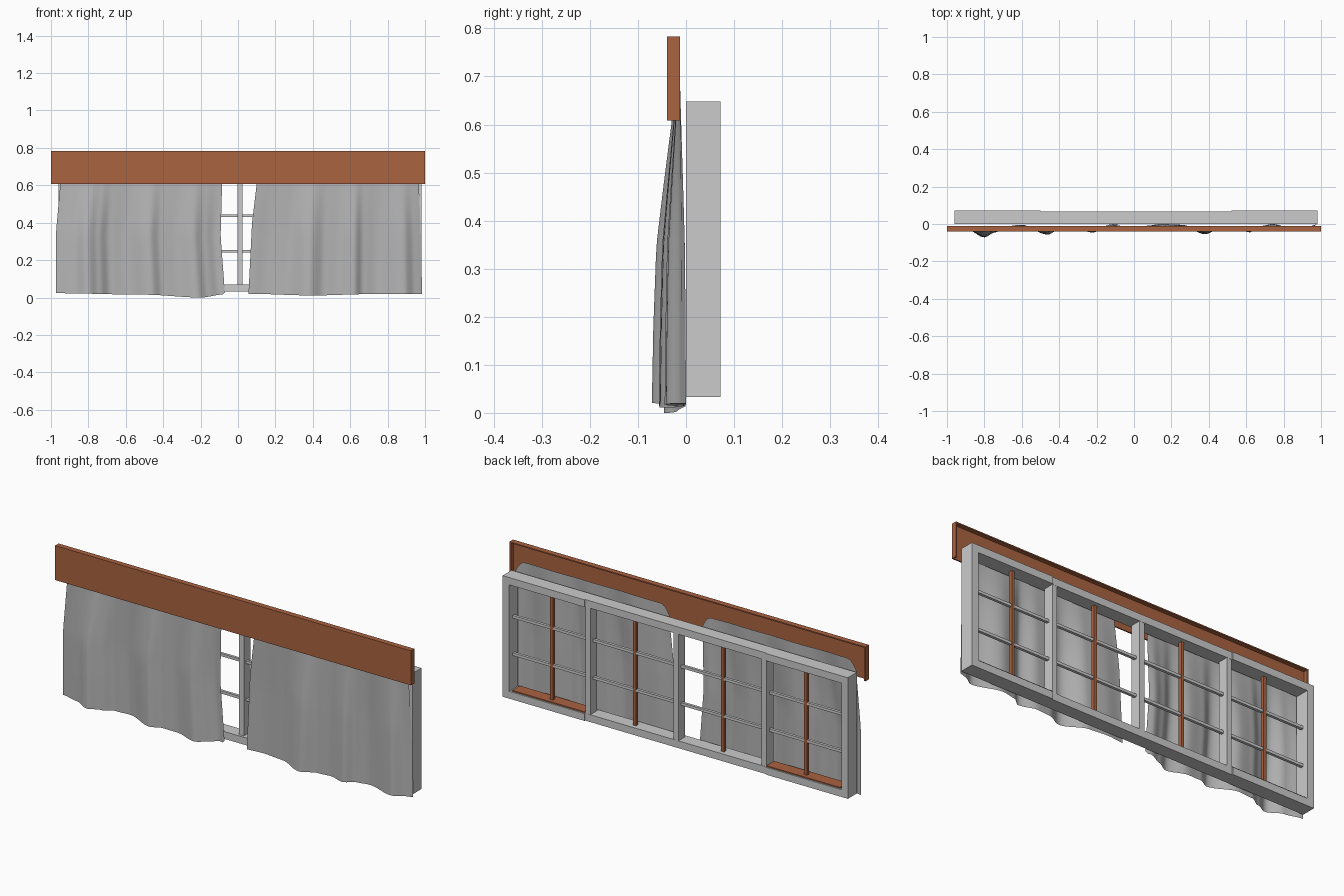
import bpy, bmesh

if "Cube" in bpy.data.objects:
    bpy.data.objects.remove(bpy.data.objects["Cube"])


def material(name, rgb):
    m = bpy.data.materials.new(name)
    m.diffuse_color = (*rgb, 1)
    m.use_nodes = True
    m.node_tree.nodes["Principled BSDF"].inputs["Base Color"].default_value = m.diffuse_color
    return m


BROWN = material("brown wood", (0.40, 0.125, 0.053))
FRAME = material("light grey paint", (0.60, 0.60, 0.60))
CLOTH = material("grey cloth", (0.46, 0.46, 0.46))


def finish(name, bm, mat):
    me = bpy.data.meshes.new(name)
    bm.to_mesh(me)
    bm.free()
    me.materials.append(mat)
    ob = bpy.data.objects.new(name, me)
    bpy.context.collection.objects.link(ob)
    return ob


def boxes(name, mat, spans):
    """One object made of boxes, each given as x, y and z ranges."""
    bm = bmesh.new()
    for xs, ys, zs in spans:
        verts = bmesh.ops.create_cube(bm, size=1)["verts"]
        for v in verts:
            v.co = [r[0] if c < 0 else r[1] for c, r in zip(v.co, (xs, ys, zs))]
    return finish(name, bm, mat)


def curve(points, x, col=1):
    """Smoothly eased value through a few (x, value) points."""
    if x <= points[0][0]:
        return points[0][col]
    for a, b in zip(points, points[1:]):
        if x <= b[0]:
            t = (x - a[0]) / (b[0] - a[0])
            t = t * t * (3 - 2 * t)
            return a[col] + (b[col] - a[col]) * t
    return points[-1][col]


# Valance: thin board with top and end returns, open at back and bottom
boxes("valance", BROWN, [
    ((-1, 1), (-0.040, -0.034), (0.61, 0.785)),
    ((-1, 1), (-0.034, -0.012), (0.779, 0.785)),
    ((-1, -0.993), (-0.034, -0.012), (0.61, 0.779)),
    ((0.993, 1), (-0.034, -0.012), (0.61, 0.779)),
])

# Window frame: end posts, rails (slightly shallower in the middle), mullions
X0, X1, Z0, Z1, W = -0.96, 0.98, 0.035, 0.65, 0.037
MULLIONS = [-0.485, 0.01, 0.505]
D = 0.072
spans = [((X0, X0 + W), (0, D), (Z0, Z1)), ((X1 - W, X1), (0, D), (Z0, Z1))]
for xa, xb, d in ((X0 + W, -0.5, D), (-0.5, 0.52, 0.067), (0.52, X1 - W, D)):
    for za, zb in ((Z0, Z0 + W), (Z1 - W, Z1)):
        spans.append(((xa, xb), (0, d), (za, zb)))
boxes("window_frame", FRAME, spans)
boxes("mullions", FRAME, [((x - 0.014, x + 0.014), (0.012, 0.066), (Z0 + W, Z1 - W))
                          for x in MULLIONS])

# Glazing bars: grey across, brown upright in the middle of each pane
boxes("cross_bars", FRAME, [((X0 + W, X1 - W), (0.03, 0.044), (z - 0.007, z + 0.007))
                            for z in (0.25, 0.44)])
edges = [X0 + W] + MULLIONS + [X1 - W]
boxes("upright_bars", BROWN, [((a + b) / 2 + dx for dx in (-0.008, 0.008))
                              and (((a + b) / 2 - 0.008, (a + b) / 2 + 0.008),
                                   (0.028, 0.046), (Z0 + W, Z1 - W))
                              for a, b in zip(edges, edges[1:])])

# Brown sill plates in the two outer panes
boxes("sill_plates", BROWN, [
    ((a + 0.012, b - 0.012), (0.004, 0.066), (Z0 + W, Z0 + W + 0.006))
    for a, b in (edges[:2], edges[-2:])])

# How far the folds have opened at each height
OPEN = [(0.0, 1.0), (0.18, 0.94), (0.35, 0.83), (0.48, 0.56), (0.61, 0.27), (0.72, 0.05)]


def linear(points, z):
    for a, b in zip(points, points[1:]):
        if z <= b[0]:
            return a[1] + (b[1] - a[1]) * max(0, (z - a[0]) / (b[0] - a[0]))
    return points[-1][1]


def curtain(name, folds, left, right, hem):
    bm = bmesh.new()
    nx, nz = 72, 18
    xa, xb = folds[0][0], folds[-1][0]
    rows = []
    for j in range(nz + 1):
        row = []
        for i in range(nx + 1):
            u = i / nx
            x = xa + (xb - xa) * u
            gap = min(x - xa, xb - x)
            top = 0.70 - 0.05 * max(0, 1 - gap / 0.05) ** 2
            bottom = curve(hem, x)
            z = bottom + (top - bottom) * j / nz
            l, r = linear(left, z), linear(right, z)
            y = -0.014 + (curve(folds, x) + 0.014) * linear(OPEN, z)
            row.append(bm.verts.new((l + (r - l) * u, y, z)))
        rows.append(row)
    for a, b in zip(rows, rows[1:]):
        for i in range(nx):
            bm.faces.new((a[i], a[i + 1], b[i + 1], b[i]))
    for f in bm.faces:
        f.smooth = True
    return finish(name, bm, CLOTH)


# Left and right curtains: fold line at the hem, side edges by height, hem height
curtain("left_curtain",
        [(-0.97, -0.015), (-0.88, -0.035), (-0.80, -0.072), (-0.74, -0.045),
         (-0.68, -0.012), (-0.60, -0.004), (-0.46, -0.057), (-0.40, -0.028),
         (-0.32, -0.020), (-0.22, -0.046), (-0.16, -0.018), (-0.10, 0.0), (-0.07, -0.008)],
        [(0, -0.972), (0.35, -0.973), (0.61, -0.95), (0.7, -0.945)],
        [(0, -0.068), (0.33, -0.093), (0.61, -0.085), (0.7, -0.085)],
        [(-0.97, 0.025), (-0.5, 0.017), (-0.2, 0.002), (-0.08, 0.018), (-0.07, 0.03)])
curtain("right_curtain",
        [(0.055, -0.010), (0.15, 0.0), (0.25, -0.004), (0.38, -0.055), (0.46, -0.022),
         (0.53, -0.018), (0.62, -0.045), (0.67, -0.012), (0.74, 0.0),
         (0.89, -0.042), (0.95, -0.010), (0.985, 0.0)],
        [(0, 0.055), (0.4, 0.075), (0.61, 0.1), (0.7, 0.105)],
        [(0, 0.985), (0.35, 0.977), (0.61, 0.967), (0.7, 0.963)],
        [(0.055, 0.022), (0.4, 0.013), (0.7, 0.02), (0.985, 0.022)])

# Settle the model exactly on the floor
low = min(v.co.z for o in bpy.data.objects for v in o.data.vertices)
for o in bpy.data.objects:
    for v in o.data.vertices:
        v.co.z -= low
